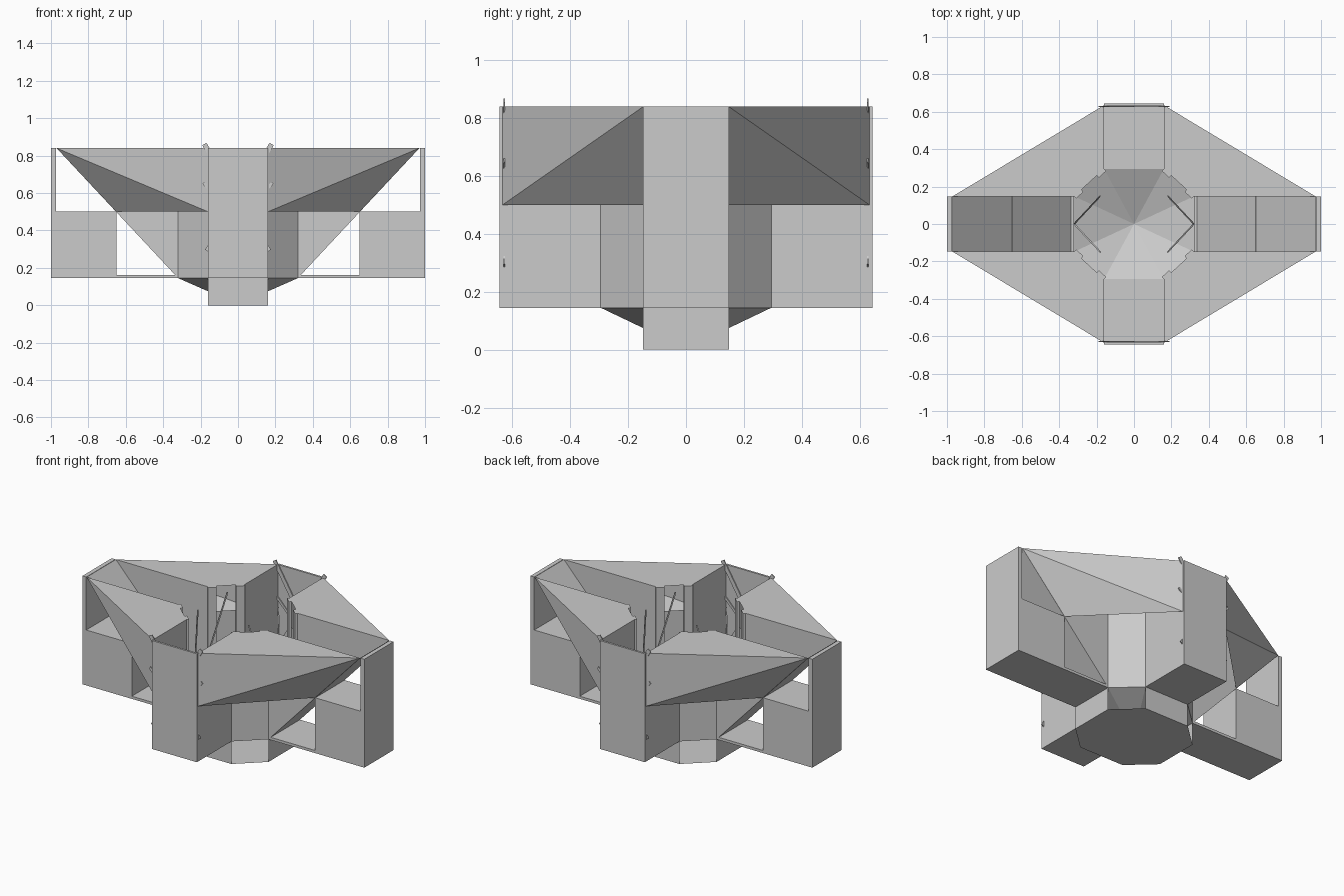
import bpy
from mathutils import Vector

if "Cube" in bpy.data.objects:
    bpy.data.objects.remove(bpy.data.objects["Cube"])

SIGNS = (1, -1)
T = 0.84      # top level
L = 0.145     # arm floor level
M = 0.5       # lower edge of wings and end blocks


def mesh(name, verts, faces):
    me = bpy.data.meshes.new(name)
    me.from_pydata(verts, [], faces)
    ob = bpy.data.objects.new(name, me)
    bpy.context.collection.objects.link(ob)
    return ob


def sheets(name, polys, sx=1, sy=1):
    """Flat panels, each given as a list of corners, mirrored by sx and sy."""
    verts, faces = [], []
    for p in polys:
        if sx * sy < 0:
            p = p[::-1]
        faces.append(range(len(verts), len(verts) + len(p)))
        verts += [(x * sx, y * sy, z) for x, y, z in p]
    return mesh(name, verts, [list(f) for f in faces])


def box(name, x0, x1, y0, y1, z0, z1):
    v = [(x, y, z) for x in (x0, x1) for y in (y0, y1) for z in (z0, z1)]
    f = [(0, 1, 3, 2), (4, 6, 7, 5), (0, 4, 5, 1), (2, 3, 7, 6), (0, 2, 6, 4), (1, 5, 7, 3)]
    return mesh(name, v, f)


def bar(name, a, b, width, depth, side):
    """Rectangular bar from a to b; side is the direction of its depth."""
    a, b, n = Vector(a), Vector(b), Vector(side).normalized()
    w = (b - a).cross(n).normalized() * width / 2
    n = n * depth / 2
    v = [p + s for p in (a, b) for s in (w + n, n - w, -w - n, w - n)]
    f = [(3, 2, 1, 0), (4, 5, 6, 7)] + [(i, (i + 1) % 4, (i + 1) % 4 + 4, i + 4) for i in range(4)]
    return mesh(name, [tuple(p) for p in v], f)


# Octagonal floor and the funnel above it
octagon = [(.32, -.148), (.32, .148), (.16, .295), (-.16, .295),
           (-.32, .148), (-.32, -.148), (-.16, -.295), (.16, -.295)]
mesh("base_floor", [(x, y, 0) for x, y in octagon], [list(range(8))[::-1]])
mesh("funnel", [(x, y, L) for x, y in octagon] + [(0, 0, .004)],
     [(i, (i + 1) % 8, 8) for i in range(8)])

# Four straight base walls (the diagonal sides stay open)
for i in (0, 2, 4, 6):
    (ax, ay), (bx, by) = octagon[i], octagon[(i + 1) % 8]
    sheets("base_wall", [[(ax, ay, 0), (bx, by, 0), (bx, by, L), (ax, ay, L)]])

# Front and back arms: open troughs with a thick end wall
for sy in SIGNS:
    sheets("arm_floor", [[(-.16, .295, L), (-.16, .645, L), (.16, .645, L), (.16, .295, L)]], 1, sy)
    box("arm_end_wall", -.16, .16, sy * .632, sy * .645, L, T)
    for sx in SIGNS:
        sheets("arm_side", [[(.16, .295, L), (.16, .645, L), (.16, .645, T), (.16, .295, T)]], sx, sy)
        # crossed braces on the end wall
        y = sy * .628
        bar("brace", (-sx * .18, y, .862), (sx * .165, y, .29), .026, .006, (0, 1, 0))
        bar("thin_brace", (-sx * .185, y, .655), (sx * .165, y, .29), .016, .006, (0, 1, 0))

# Left and right arms: ramp, low slab, end block and end wall
for sx in SIGNS:
    sheets("ramp", [[(.32, -.148, L), (.97, -.148, T), (.97, .148, T), (.32, .148, L)]], sx)
    box("arm_slab", sx * .32, sx * .65, -.148, .148, L, .162)
    box("end_block", sx * .65, sx * 1.0, -.148, .148, L, M)
    box("end_wall", sx * .973, sx * 1.0, -.148, .148, M, T)

for sx in SIGNS:
    for sy in SIGNS:
        # triangular ramp sides
        sheets("ramp_side", [[(.32, .148, L), (.97, .148, T), (.32, .148, T)]], sx, sy)
        # wing: flat roof and hanging outer panel
        sheets("wing_roof", [[(.16, .295, T), (.32, .148, T), (.97, .148, T), (.16, .635, T)]], sx, sy)
        sheets("wing_panel", [[(.16, .635, M), (.65, .148, M), (.97, .148, T)],
                              [(.16, .635, M), (.97, .148, T), (.16, .635, T)]], sx, sy)
        # diagonal core wall with an opening above, framed by two posts
        sheets("diagonal_wall", [[(.32, .148, L), (.16, .295, L), (.16, .295, .68), (.32, .148, .68)]], sx, sy)
        a, b = Vector((.32, .148, 0)), Vector((.16, .295, 0))
        n = Vector((-.147, -.16, 0)).normalized()
        for t in (.12, .88):
            p = a.lerp(b, t) + n * .008
            bar("corner_post", (p.x * sx, p.y * sy, L), (p.x * sx, p.y * sy, T), .052, .016,
                (n.x * sx, n.y * sy, 0))
        # slanting rods leaning from the ramp foot
        bar("rod", (.32 * sx, 0, L + .01), (.18 * sx, .15 * sy, T), .008, .008, (.15, .14 * sx * sy, 0))
